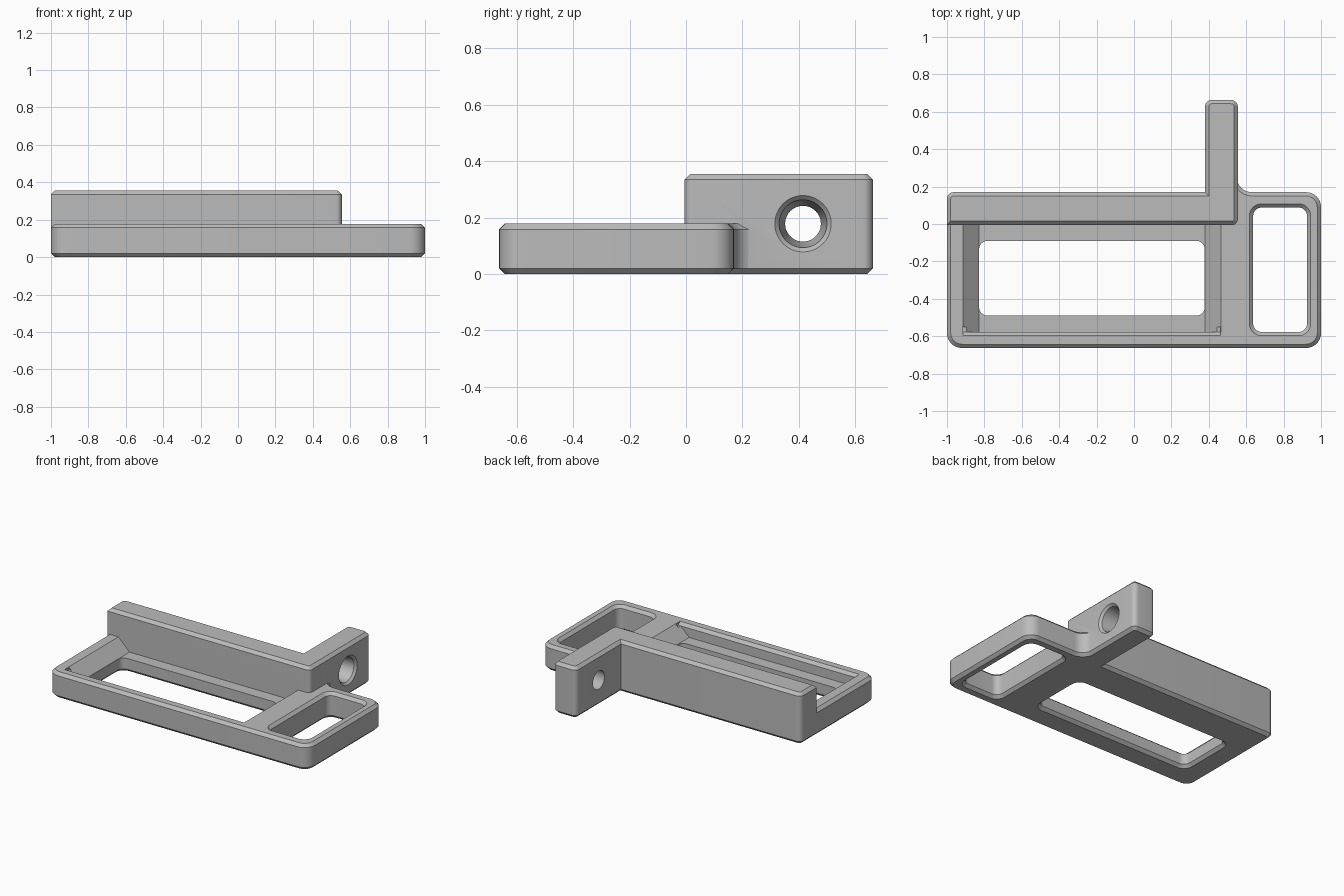
import bpy, bmesh, math
from mathutils import Vector

if "Cube" in bpy.data.objects:
    bpy.data.objects.remove(bpy.data.objects["Cube"])

grey = bpy.data.materials.new("plain grey")
grey.use_nodes = True
colour = (0.5, 0.5, 0.5, 1)
grey.diffuse_color = colour
grey.node_tree.nodes["Principled BSDF"].inputs["Base Color"].default_value = colour


def loft(name, rings):
    """Closed solid through rings of equal point count."""
    bm = bmesh.new()
    loops = [[bm.verts.new(p) for p in ring] for ring in rings]
    n = len(loops[0])
    for low, high in zip(loops, loops[1:]):
        for i in range(n):
            j = (i + 1) % n
            bm.faces.new((low[i], low[j], high[j], high[i]))
    bm.faces.new(loops[0][::-1])
    bm.faces.new(loops[-1])
    bmesh.ops.recalc_face_normals(bm, faces=bm.faces)
    mesh = bpy.data.meshes.new(name)
    bm.to_mesh(mesh)
    bm.free()
    mesh.materials.append(grey)
    ob = bpy.data.objects.new(name, mesh)
    bpy.context.collection.objects.link(ob)
    return ob


def rounded(corners, steps=8):
    """Outline with right-angle corners (x, y, radius) turned into arcs."""
    out = []
    for i, (x, y, r) in enumerate(corners):
        p = Vector((x, y))
        if r == 0:
            out.append(p)
            continue
        a = (Vector(corners[i - 1][:2]) - p).normalized()
        b = (Vector(corners[(i + 1) % len(corners)][:2]) - p).normalized()
        c = p + (a + b) * r
        for k in range(steps + 1):
            t = math.pi / 2 * k / steps
            out.append(c - b * r * math.cos(t) - a * r * math.sin(t))
    return out


def inset(points, d):
    """Move a counter-clockwise outline inward by d."""
    out = []
    for i, p in enumerate(points):
        e1 = (p - points[i - 1]).normalized()
        e2 = (points[(i + 1) % len(points)] - p).normalized()
        n1, n2 = Vector((-e1.y, e1.x)), Vector((-e2.y, e2.x))
        out.append(p + (n1 + n2) * d / (1 + n1.dot(n2)))
    return out


def slab(name, corners, levels):
    """Stack of (height, inset) outlines."""
    pts = rounded(corners)
    return loft(name, [[(p.x, p.y, z) for p in inset(pts, d)] for z, d in levels])


def rectangle(x0, x1, y0, y1, r):
    return [(x0, y0, r), (x1, y0, r), (x1, y1, r), (x0, y1, r)]


def combine(target, other, operation):
    mod = target.modifiers.new("join", 'BOOLEAN')
    mod.operation = operation
    mod.solver = 'EXACT'
    mod.object = other
    bpy.context.view_layer.objects.active = target
    bpy.ops.object.modifier_apply(modifier=mod.name)
    bpy.data.objects.remove(other)


C = 0.02      # chamfer
TOP = 0.178   # plate height
WALL = 0.355  # wall height
Y = 0.663     # half depth

# Base plate with a fillet running into the arm
bracket = slab("mounting_bracket",
               [(-1, -Y, .08), (1, -Y, .08), (1, .17, .08), (.55, .17, .08),
                (.55, .27, 0), (.47, .27, 0), (.47, .1, 0), (-1, .1, 0)],
               [(0, C), (C, 0), (TOP - C, 0), (TOP, C)])

# Tray pocket with sloped ends, and the chamfer along its front lip
profile = [(-.83, .095), (.38, .095), (.465, TOP), (.465, .3), (-.915, .3), (-.915, TOP)]
pocket = loft("pocket_cutter", [[(x, y, z) for x, z in profile] for y in (-.577, .05)])
combine(bracket, pocket, 'DIFFERENCE')
lip = [(-.607, TOP + .01), (-.577, TOP - C), (-.55, TOP - C), (-.55, TOP + .01)]
lip_cut = loft("lip_cutter", [[(x, y, z) for y, z in lip] for x in (-.913, .463)])
combine(bracket, lip_cut, 'DIFFERENCE')

# Window in the tray floor, chamfered underneath
window = slab("window_cutter", rectangle(-.828, .378, -.49, -.09, .045),
              [(-.01, -C - .01), (C, 0), (.25, 0)])
combine(bracket, window, 'DIFFERENCE')

# Side slot, chamfered above and below
slot = slab("slot_cutter", rectangle(.637, .925, -.577, .088, .045),
            [(-.01, -C - .01), (C, 0), (TOP - C, 0), (TOP + .01, -C - .01)])
combine(bracket, slot, 'DIFFERENCE')

# Back wall and arm as one L
wall = slab("wall_and_arm",
            [(-1, -.005, 0), (.555, -.005, .03), (.555, Y, .035),
             (.38, Y, .035), (.38, .17, 0), (-1, .17, .035)],
            [(0, C), (C, 0), (WALL - C, 0), (WALL, C)])

# Tapered, countersunk hole through the arm
rings = []
for x, r in ((.37, .062), (.54, .085), (.565, .11)):
    rings.append([(x, .415 + r * math.cos(a), .178 + r * math.sin(a))
                  for a in (math.tau * k / 48 for k in range(48))])
combine(wall, loft("hole_cutter", rings), 'DIFFERENCE')
combine(bracket, wall, 'UNION')

bpy.ops.object.select_all(action='DESELECT')
bracket.select_set(True)
bpy.context.view_layer.objects.active = bracket
bpy.ops.object.shade_smooth_by_angle(angle=math.radians(25))
